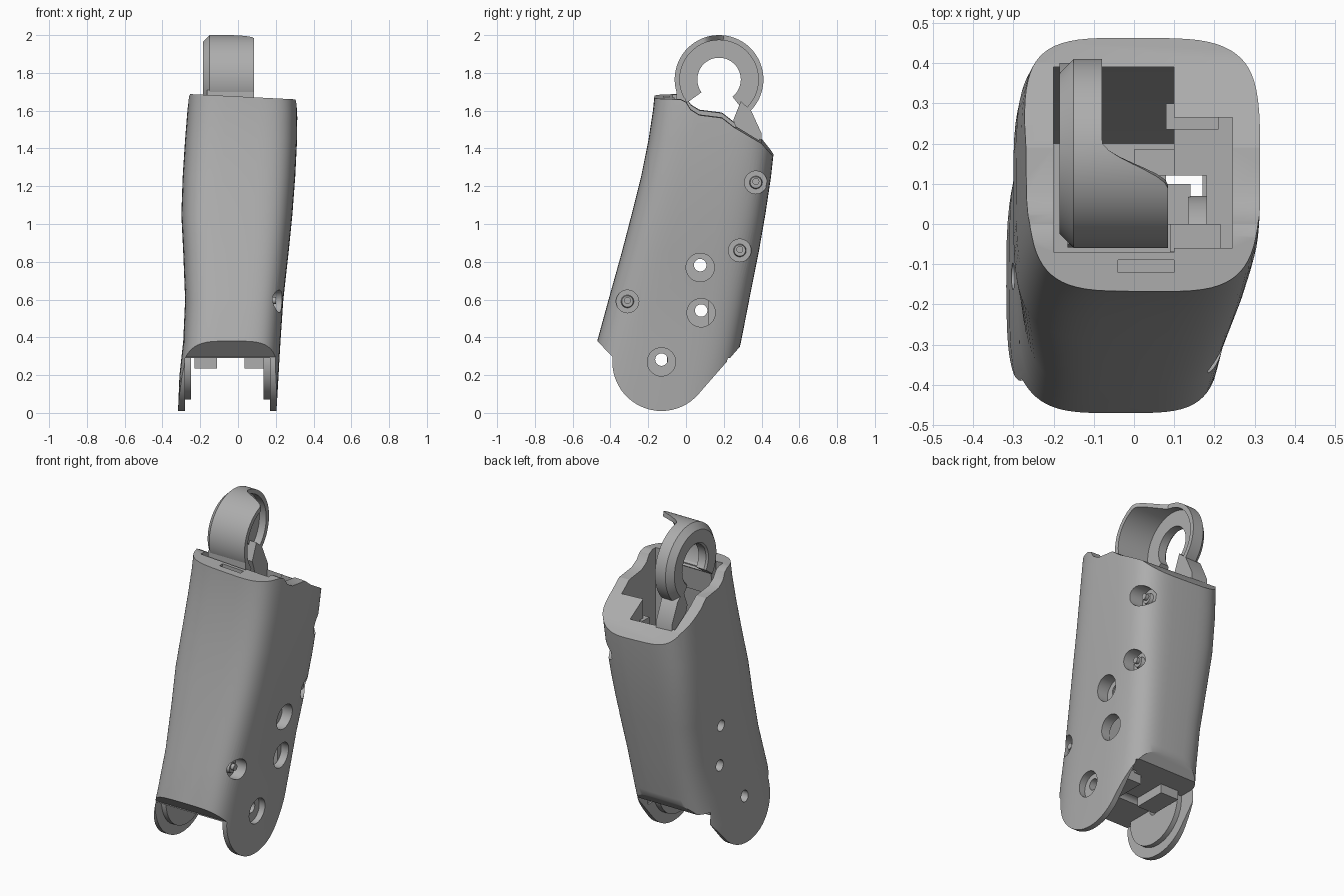
import bpy, bmesh, math
from math import cos, sin, pi, radians
from mathutils import Matrix

cube = bpy.data.objects.get("Cube")
if cube:
    bpy.data.objects.remove(cube)

grey = bpy.data.materials.new("matte_grey")
grey.use_nodes = True
GREY = (0.42, 0.42, 0.42, 1)
grey.diffuse_color = GREY
grey.node_tree.nodes["Principled BSDF"].inputs["Base Color"].default_value = GREY


def make(name, bm):
    bmesh.ops.recalc_face_normals(bm, faces=bm.faces)
    me = bpy.data.meshes.new(name)
    bm.to_mesh(me)
    bm.free()
    me.materials.append(grey)
    ob = bpy.data.objects.new(name, me)
    bpy.context.collection.objects.link(ob)
    return ob


def rings(name, loops):
    """Skin a list of closed loops and cap both ends."""
    bm = bmesh.new()
    vs = [[bm.verts.new(p) for p in loop] for loop in loops]
    n = len(vs[0])
    for a, b in zip(vs, vs[1:]):
        for i in range(n):
            j = (i + 1) % n
            bm.faces.new((a[i], a[j], b[j], b[i]))
    bm.faces.new(vs[0])
    bm.faces.new(vs[-1])
    return make(name, bm)


def prism(name, x0, x1, pts, tilt=0.0):
    """Extrude a side profile of (y, z) along x."""
    return rings(name, [[(x, y, z - (tilt * x if z > 1 else 0)) for y, z in pts] for x in (x0, x1)])


def box(name, x0, x1, y0, y1, z0, z1):
    return prism(name, x0, x1, [(y0, z0), (y1, z0), (y1, z1), (y0, z1)])


def disc(name, x0, x1, y, z, r, r2=None, n=40):
    """Cylinder or cone along x."""
    return rings(name, [[(x, y + q * cos(2 * pi * i / n), z + q * sin(2 * pi * i / n)) for i in range(n)]
                        for x, q in ((x0, r), (x1, r if r2 is None else r2))])


def boolean(ob, cutter, op="DIFFERENCE"):
    mod = ob.modifiers.new("cut", "BOOLEAN")
    mod.object, mod.operation, mod.solver = cutter, op, "EXACT"
    bpy.context.view_layer.objects.active = ob
    bpy.ops.object.modifier_apply(modifier=mod.name)
    bpy.data.objects.remove(cutter)


# Sleeve: rounded sections as height, left, right, front, back
SECTIONS = [
    (-0.05, -.32, .20, -.53, .20), (0.2, -.31, .215, -.505, .25), (0.38, -.29, .225, -.47, .292),
    (0.6, -.28, .24, -.41, .335), (0.85, -.29, .268, -.34, .385), (1.05, -.30, .288, -.288, .42),
    (1.25, -.293, .303, -.238, .45), (1.45, -.28, .313, -.198, .472), (1.6, -.268, .314, -.175, .478),
    (1.8, -.255, .305, -.155, .48),
]


def section(z, x0, x1, y0, y1, n=72, power=0.5):
    loop = []
    for i in range(n):
        c, s = cos(2 * pi * i / n), sin(2 * pi * i / n)
        loop.append(((x0 + x1) / 2 + (x1 - x0) / 2 * math.copysign(abs(c) ** power, c),
                     (y0 + y1) / 2 + (y1 - y0) / 2 * math.copysign(abs(s) ** power, s), z))
    return loop


body = rings("sleeve", [section(*s) for s in SECTIONS])

# Side outline: saddle at the top, round lugs at the bottom
PIVOT = (-0.13, 0.27)
outline = [(-0.9, 1.675), (-0.03, 1.675), (0.0, 1.66), (0.025, 1.62), (0.07, 1.592), (0.19, 1.577),
           (0.25, 1.53), (0.40, 1.44), (0.45, 1.38), (0.6, 1.2), (0.6, 0.71), (0.285, 0.35)]
outline += [(PIVOT[0] + 0.26 * cos(radians(a)), PIVOT[1] + 0.26 * sin(radians(a)))
            for a in range(318, 173, -6)]
outline += [(-0.47, 0.38), (-0.9, 0.86)]
boolean(body, prism("outline", -0.6, 0.6, outline, 0.05), "INTERSECT")

# Fork gap, hollow interior, through shaft and front slot
boolean(body, box("gap", -0.28, 0.17, -1, 1, -0.2, 0.29))
boolean(body, prism("hollow", -0.2, 0.1, [(-0.06, 1.8), (0.39, 1.8), (0.39, 1.2), (0.2, 0.45),
                                          (-0.25, 0.45), (-0.1, 1.3)]))
boolean(body, prism("side_hollow", 0.05, 0.245, [(-0.06, 1.8), (0.265, 1.8), (0.265, 1.15), (-0.06, 1.15)]))
boolean(body, box("shaft", 0.08, 0.18, 0.0, 0.12, 0.2, 1.3))
boolean(body, box("slot", -0.04, 0.1, -0.12, -0.09, 1.58, 1.8))

# Bosses inside the lugs
bosses = [disc("left_lug_boss", 0.135, 0.18, *PIVOT, 0.2),
          disc("right_lug_boss", -0.285, -0.25, *PIVOT, 0.2)]

# Counterbored bolt holes running right through
for y, z, floor in ((0.075, 0.77, 0.19), (0.08, 0.53, 0.18), (-0.13, 0.27, 0.175)):
    boolean(body, disc("counterbore", floor, 0.6, y, z, 0.075))
    for ob in [body] + (bosses if z < 0.4 else []):
        boolean(ob, disc("bolt_hole", -0.6, 0.6, y, z + 0.012, 0.033))

# Recessed screws
parts = [body] + bosses
for y, z, floor in ((0.37, 1.22, 0.2), (0.285, 0.86, 0.19), (-0.31, 0.59, 0.16)):
    boolean(body, disc("recess", floor, 0.6, y, z, 0.06))
    parts.append(disc("screw_head", floor - 0.01, floor + 0.02, y, z, 0.036, 0.03))
    parts.append(disc("screw_tip", floor + 0.01, floor + 0.04, y, z + 0.005, 0.018))

# Ledges inside the sleeve and tabs under it
parts.append(box("inner_bar", 0.0, 0.15, 0.12, 0.185, 1.0, 1.1))
parts.append(box("front_ledge", 0.09, 0.215, -0.07, 0.0, 1.1, 1.2))
parts.append(box("back_ledge", 0.08, 0.21, 0.235, 0.3, 1.25, 1.4))
parts.append(box("right_tab", -0.23, -0.11, -0.1, 0.1, 0.235, 0.3))
parts.append(box("left_tab", 0.035, 0.14, -0.1, 0.1, 0.235, 0.3))

# Open clip ring with a flange that widens toward the front
CY, CZ = 0.175, 1.765
loops = []
for a in range(-52, 217, 4):
    t = min(max((a - 82) / 30, 0), 1)
    w = -0.08 + 0.165 * t * t * (3 - 2 * t)
    c, s = cos(radians(a)), sin(radians(a))
    prof = [(-0.185, 0.125), (-0.185, 0.2), (-0.15, 0.235), (w, 0.235), (w, 0.208),
            (-0.125, 0.208), (-0.125, 0.115), (-0.175, 0.115)]
    loops.append([(x, CY + r * c, CZ + r * s) for x, r in prof])
parts.append(rings("clip_ring", loops))

# Legs joining the ring to the sleeve
parts.append(prism("clip_back_leg", -0.185, -0.08, [(0.29, 1.65), (0.25, 1.55), (0.3, 1.4), (0.4, 1.4),
                                                    (0.4, 1.48), (0.345, 1.6)]))
parts.append(prism("clip_front_leg", -0.165, 0.085, [(-0.05, 1.71), (-0.058, 1.5), (-0.02, 1.5), (0.0, 1.66)]))

# Smooth the curves, keep the edges
bpy.ops.object.select_all(action="DESELECT")
for ob in parts:
    ob.select_set(True)
bpy.context.view_layer.objects.active = body
bpy.ops.object.shade_smooth_by_angle(angle=radians(30))
